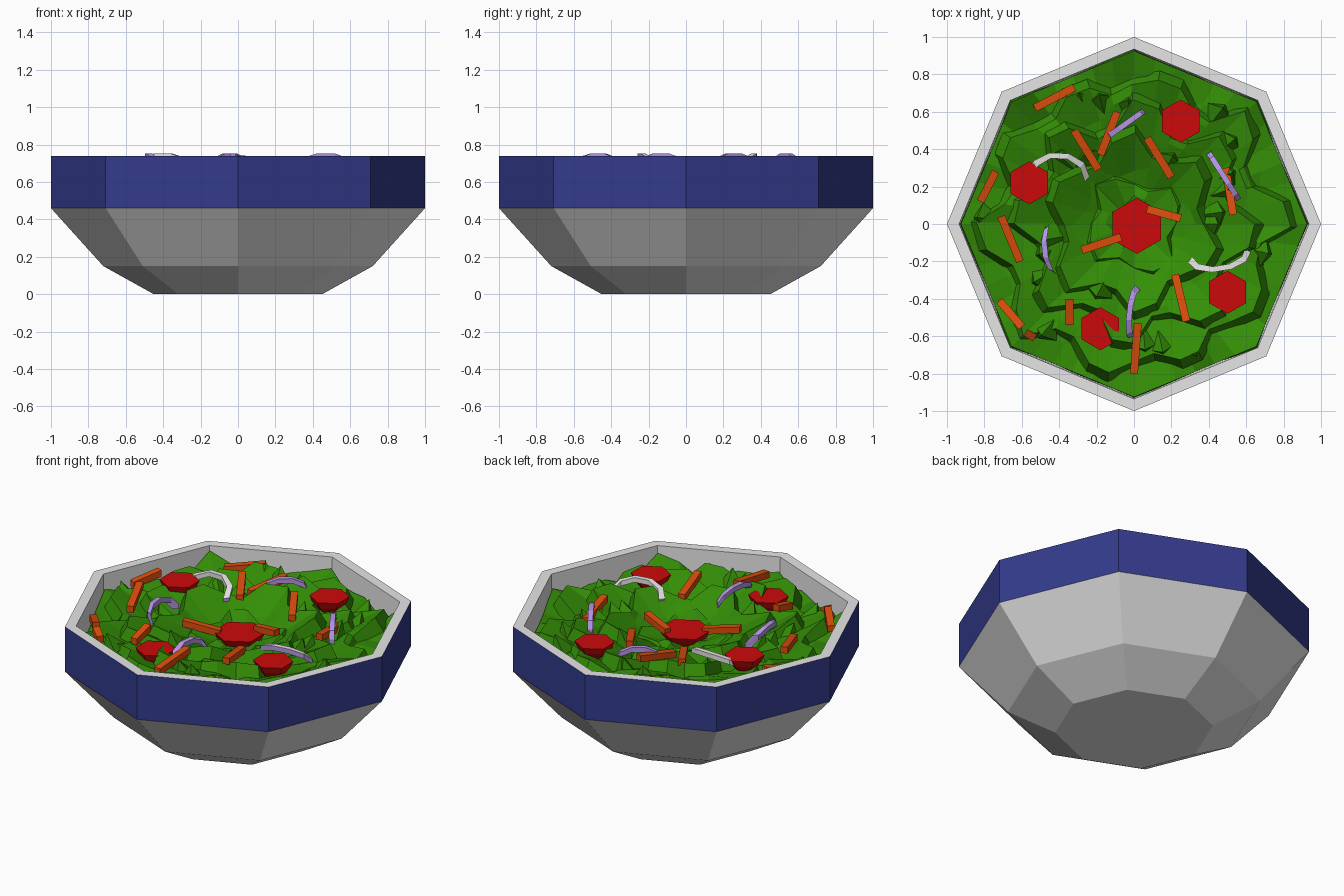
import bpy, bmesh, math, random
from mathutils import Vector

if "Cube" in bpy.data.objects:
    bpy.data.objects.remove(bpy.data.objects["Cube"])

random.seed(4)


def mat(name, r, g, b):
    m = bpy.data.materials.new(name)
    m.diffuse_color = (r, g, b, 1)
    m.use_nodes = True
    m.node_tree.nodes["Principled BSDF"].inputs["Base Color"].default_value = m.diffuse_color
    return m


GREY = mat("pale grey", .79, .79, .79)
BLUE = mat("navy blue", .033, .043, .26)
GREEN = mat("leaf green", .034, .27, .002)
RED = mat("tomato red", .60, .003, .003)
ORANGE = mat("carrot orange", .72, .075, .004)
LILAC = mat("onion lilac", .47, .30, .80)
WHITE = mat("onion white", .92, .90, .90)


def finish(bm, name, mats):
    bmesh.ops.remove_doubles(bm, verts=bm.verts, dist=1e-5)
    bmesh.ops.recalc_face_normals(bm, faces=bm.faces)
    me = bpy.data.meshes.new(name)
    bm.to_mesh(me)
    bm.free()
    for m in mats:
        me.materials.append(m)
    ob = bpy.data.objects.new(name, me)
    bpy.context.collection.objects.link(ob)
    return ob


def loft(loops, rule=None, caps=False):
    """Join closed loops of points with quads."""
    bm = bmesh.new()
    rows = [[bm.verts.new(p) for p in lp] for lp in loops]
    n = len(rows[0])
    for k in range(len(rows) - 1):
        for i in range(n):
            j = (i + 1) % n
            f = bm.faces.new((rows[k][i], rows[k][j], rows[k + 1][j], rows[k + 1][i]))
            if rule:
                f.material_index = rule(k, i)
    if caps:
        bm.faces.new(rows[0])
        bm.faces.new(rows[-1])
    return bm


def polar(r, a, z):
    return Vector((r * math.cos(a), r * math.sin(a), z))


def octagon(a):
    """Radius of a unit octagon with corners on the axes."""
    s = math.pi / 4
    return math.cos(s / 2) / math.cos(a % s - s / 2)


# bowl: eight sided shell with a blue band round the outside
profile = [(.45, 0), (.72, .15), (1, .46), (1, .74), (.935, .74),
           (.93, .50), (.66, .20), (.40, .05)]
bowl = loft([[polar(r, i * math.pi / 4, z) for i in range(8)] for r, z in profile],
            lambda k, i: 1 if k == 2 else 0, caps=True)
finish(bowl, "bowl", [GREY, BLUE])


# lettuce: overlapping ruffled layers that dip in the middle
def lettuce(name, r0, r1, z0, z1, wave, corner_lift=0, skirt=.09, n=48, shift=0):
    pattern = [0, 1, 1, 0]
    loops = [[] for _ in range(4 if skirt else 3)]
    for i in range(n):
        a = 2 * math.pi * i / n
        o = octagon(a)
        w = pattern[(i + shift) % 4] - .5
        lift = corner_lift * max(0, math.cos(8 * a)) ** 2
        ja = random.uniform(-.02, .02) if skirt else 0
        zt = z1 + w * wave * .5 + random.uniform(-.015, .015)
        rr = r1 * o + (w * wave + random.uniform(-.015, .015) if skirt else 0)
        loops[0].append(polar(r0 * o, a, z0))
        rm = (r0 * .45 + r1 * .55) * o
        loops[1].append(polar(rm - w * wave * .5, a + ja,
                              (z0 + z1) / 2 - w * wave * .4 + random.uniform(-.01, .01)))
        loops[2].append(polar(rr, a + ja, zt + lift))
        if skirt:
            loops[3].append(polar(rr + .05, a + ja, zt - skirt))
    ob = finish(loft(loops), name, [GREEN])
    # keep the leaf tops pointing up before giving them thickness
    me = ob.data
    if sum(p.normal.z * p.area for p in me.polygons) < 0:
        me.flip_normals()
    s = ob.modifiers.new("thickness", 'SOLIDIFY')
    s.thickness = .02
    s.offset = -1


lettuce("lettuce_outer", .58, .925, .59, .60, .08, corner_lift=.08, skirt=0)
lettuce("lettuce_lower", .50, .78, .60, .675, .10, n=40, shift=1)
lettuce("lettuce_middle", .33, .60, .58, .69, .10, n=32, shift=2)
lettuce("lettuce_upper", .16, .43, .565, .70, .09, n=24, shift=3)
lettuce("lettuce_heart", .001, .25, .57, .62, .06, n=16, skirt=.06)

TOMATOES = [(.015, -.01, .635, .15), (.25, .55, .71, .115), (-.56, .22, .72, .115),
            (.50, -.365, .72, .115), (-.18, -.56, .69, .115)]

# leaf tips: upright pointed folds scattered through the salad, clear of the tomatoes
tips = bmesh.new()
for i in range(30):
    a = i * 2.4
    c = polar((.42 + .42 * ((i * 7) % 24) / 24) * octagon(a), a, .62)
    if any(math.hypot(c.x - t[0], c.y - t[1]) < .2 for t in TOMATOES) or c.xy.length > .84:
        continue
    t = Vector((-math.sin(a), math.cos(a), 0)) * .08
    out = polar(1, a, 0)
    top = c + out * .03 + Vector((0, 0, random.uniform(.085, .12)))
    b = [tips.verts.new(p) for p in (c - t, c + out * .05, c + t, c - out * .10)]
    v = tips.verts.new(top)
    for k in range(4):
        tips.faces.new((b[k], b[(k + 1) % 4], v))
    tips.faces.new(b)
finish(tips, "lettuce_tips", [GREEN])

# tomatoes: flat topped six sided pieces, narrower below
for i, (x, y, z, r) in enumerate(TOMATOES):
    ang = [math.pi / 6 + k * math.pi / 3 for k in range(6)]
    loops = [[Vector((x, y, z + dz)) + polar(r * s, a, 0) for a in ang]
             for s, dz in ((.55, -.08), (.85, -.04), (1, 0))]
    finish(loft(loops, caps=True), f"tomato_{i + 1}", [RED])

# carrots: square sticks, given by their two ends and height
carrots = [(-.53, .62, -.32, .73, .665), (-.32, .50, -.19, .29, .695),
           (-.18, .37, -.09, .60, .70), (.07, .46, .20, .25, .69),
           (.07, .08, .25, .03, .66), (-.28, -.14, -.07, -.07, .65),
           (-.82, .12, -.74, .28, .68), (-.71, .04, -.61, -.20, .70),
           (-.72, -.41, -.60, -.55, .70), (-.345, -.40, -.345, -.54, .70),
           (.22, -.27, .28, -.52, .70), (.02, -.53, 0, -.80, .705),
           (.49, .30, .53, .05, .70), (-.58, -.58, -.53, -.61, .69)]
for i, (x0, y0, x1, y1, z) in enumerate(carrots):
    tilt = .018 * (-1) ** i
    a, b = Vector((x0, y0, z - tilt)), Vector((x1, y1, z + tilt))
    side = (b - a).cross(Vector((0, 0, 1))).normalized() * .021
    up = Vector((0, 0, .02))
    loops = [[p - side - up, p + side - up, p + side + up, p - side + up] for p in (a, b)]
    finish(loft(loops, caps=True), f"carrot_{i + 1}", [ORANGE])


# onions: arched strips, given by two ends, sideways bulge and the white sides
def onion(name, x0, y0, x1, y1, bulge, white):
    a, b = Vector((x0, y0, 0)), Vector((x1, y1, 0))
    side = (b - a).cross(Vector((0, 0, 1))).normalized()
    loops = []
    for k in range(6):
        t = math.pi * k / 5
        p = a.lerp(b, (1 - math.cos(t)) / 2) + side * bulge * math.sin(t)
        p.z = .665 + .075 * math.sin(t)
        # the section turns with the arch, so the strip keeps its width
        w = side * .015 - (b - a).normalized() * .012 * math.cos(t) * (1 if bulge else 0)
        h = Vector((0, 0, .015))
        loops.append([p - w - h, p + w - h, p + w + h, p - w + h])
    finish(loft(loops, lambda k, i: int(i in white), caps=True), name, [LILAC, WHITE])


for i, o in enumerate([(-.25, .24, -.56, .25, .125, (0, 1, 2, 3)), (-.15, .46, .06, .61, 0, ()),
                       (.40, .38, .56, .13, 0, ()), (.30, -.19, .61, -.14, .075, (2, 3)),
                       (-.41, -.27, -.44, .01, -.055, ()),
                       (.02, -.34, -.01, -.61, .03, ())]):
    onion(f"onion_{i + 1}", *o)
